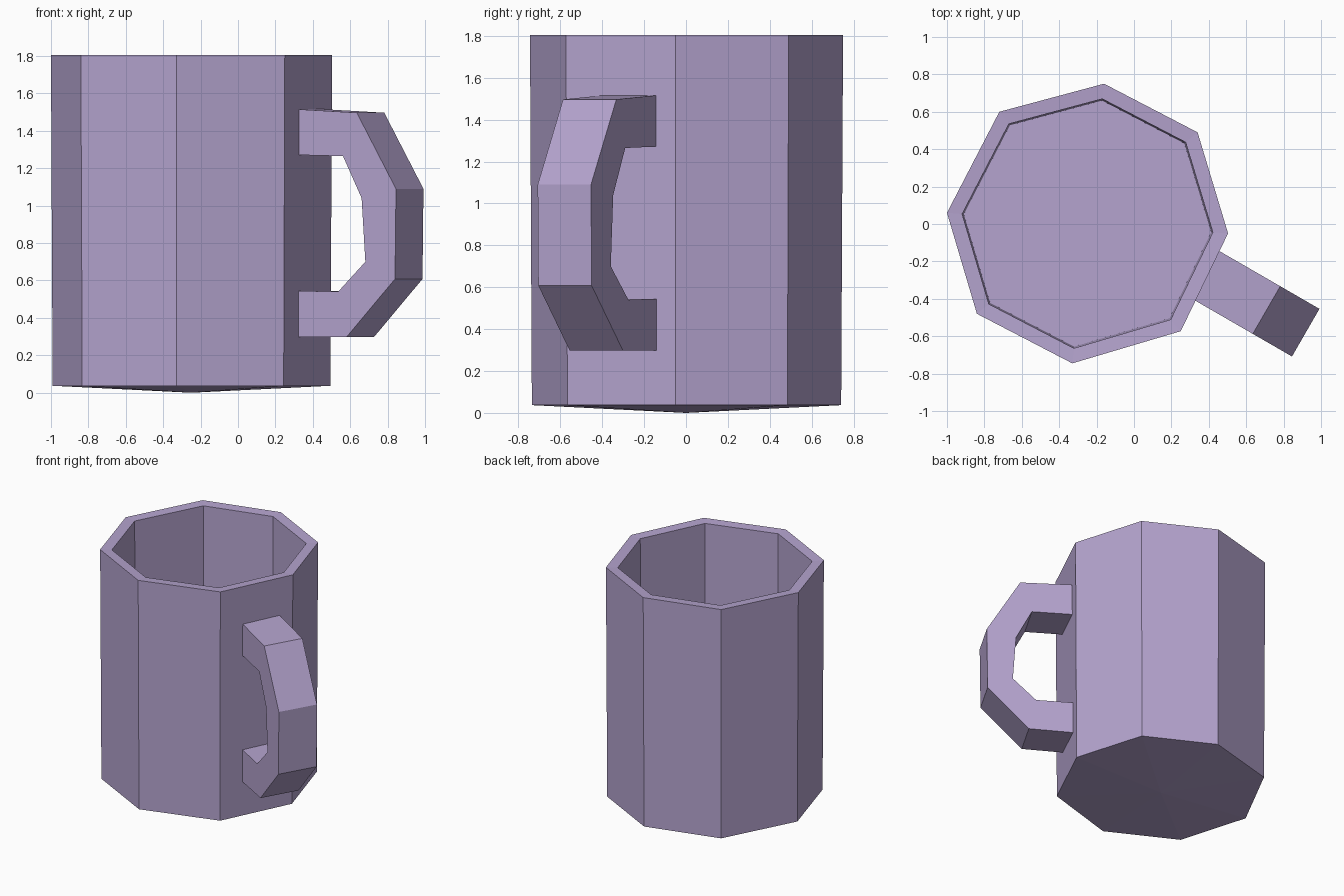
import bpy, bmesh
from mathutils import Vector

if "Cube" in bpy.data.objects:
    bpy.data.objects.remove(bpy.data.objects["Cube"])

lilac = bpy.data.materials.new("lilac")
lilac.diffuse_color = (0.46, 0.37, 0.62, 1)
lilac.use_nodes = True
lilac.node_tree.nodes["Principled BSDF"].inputs["Base Color"].default_value = lilac.diffuse_color


def make(name, bm):
    bmesh.ops.recalc_face_normals(bm, faces=bm.faces)
    me = bpy.data.meshes.new(name)
    bm.to_mesh(me)
    bm.free()
    me.materials.append(lilac)
    ob = bpy.data.objects.new(name, me)
    bpy.context.collection.objects.link(ob)
    return ob


# Mug body: slightly uneven octagon, stacked outside and inside
outline = [(-.16, .75), (.34, .49), (.503, -.05), (.25, -.573),
           (-.33, -.745), (-.84, -.48), (-1, .06), (-.72, .60)]
cx, cy = -.25, 0
# (scale about the axis, height): foot, outer rim, inner rim, inner floor
levels = [(.988, .037), (1, 1.805), (.892, 1.8), (.88, .12)]
bm = bmesh.new()
rings = [[bm.verts.new((cx + (x - cx) * s, cy + (y - cy) * s, z))
          for x, y in outline] for s, z in levels]
for a, b in zip(rings, rings[1:]):
    for i in range(8):
        j = (i + 1) % 8
        bm.faces.new((a[i], a[j], b[j], b[i]))
# shallow pointed underside and flat floor
tip = bm.verts.new((cx, cy, 0))
for i in range(8):
    bm.faces.new((rings[0][(i + 1) % 8], rings[0][i], tip))
bm.faces.new(rings[-1])
make("mug_body", bm)

# Handle: side profile (distance outward, height), extruded across its width
profile = [(-.65, 1.517), (-.25, 1.497), (-.008, 1.09), (-.014, .608),
           (-.313, .298), (-.65, .298), (-.65, .545), (-.365, .54),
           (-.197, .70), (-.22, 1.04), (-.335, 1.265), (-.65, 1.272)]
out = Vector((.866, -.5, 0))
side = Vector((.5, .866, 0))
end = Vector((.925, -.585, 0))
bm = bmesh.new()
near, far = [[bm.verts.new(end + out * s + side * w + Vector((0, 0, z)))
              for s, z in profile] for w in (-.147, .147)]
n = len(profile)
for i in range(n):
    j = (i + 1) % n
    bm.faces.new((near[i], near[j], far[j], far[i]))
bm.faces.new(near)
bm.faces.new(far[::-1])
make("handle", bm)
